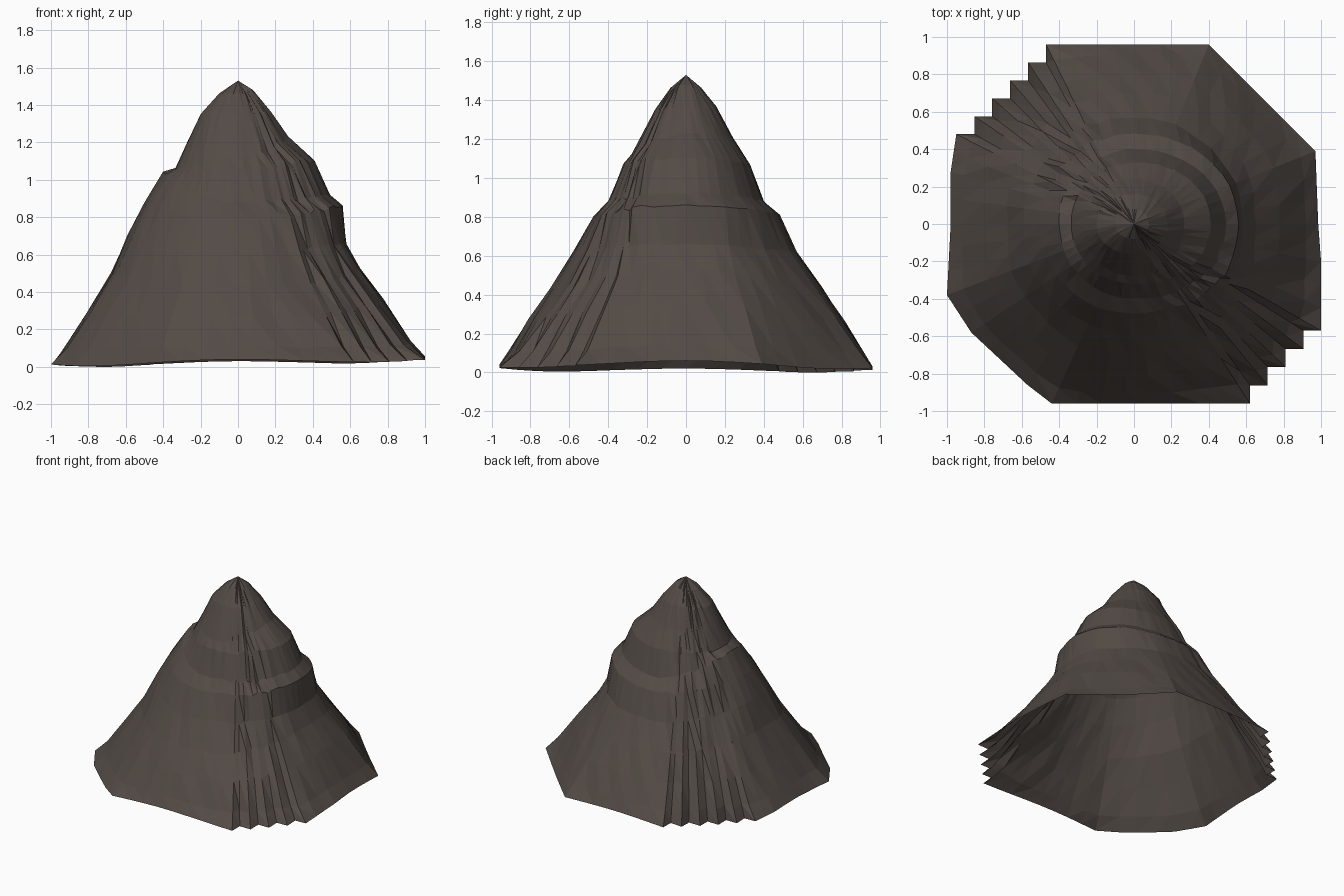
import bpy, bmesh, math, random
from mathutils import Vector

if "Cube" in bpy.data.objects:
    bpy.data.objects.remove(bpy.data.objects["Cube"])
random.seed(4)

# Slope profiles (radius, height) from summit to foot, one per compass side
EAST = [(.08, 1.48), (.18, 1.36), (.27, 1.23), (.41, 1.10), (.49, .92),
        (.56, .86), (.58, .66), (.65, .53), (.78, .36), (.92, .14), (.98, .06)]
NORTH = [(.08, 1.46), (.16, 1.36), (.24, 1.21), (.33, 1.07), (.40, .88),
         (.48, .81), (.57, .62), (.70, .44), (.81, .27), (.91, .11), (.96, .03)]
WEST = [(.10, 1.46), (.20, 1.35), (.27, 1.20), (.335, 1.06), (.40, 1.04),
        (.50, .87), (.59, .70), (.68, .50), (.81, .29), (.92, .11), (.98, .02)]
SOUTH = [(.08, 1.46), (.16, 1.35), (.28, 1.12), (.32, 1.07), (.40, .88),
         (.48, .80), (.58, .62), (.70, .43), (.81, .27), (.91, .11), (.96, .04)]
RINGS = len(EAST)


def stairs(x, y, dx, dy, n):
    """Stepped outline: alternate a vertical and a horizontal move."""
    pts = [(x, y)]
    for _ in range(n):
        y += dy
        pts.append((x, y))
        x += dx
        pts.append((x, y))
    return pts


# Foot outline, counter-clockwise: two stepped corners, two cut corners
corners = [(.985, 0), (.97, .39), (.40, .96)]
corners += stairs(-.47, .96, -.096, -.096, 5)
corners += [(-.98, .28), (-.98, 0), (-1, -.38), (-.87, -.58), (-.57, -.86), (-.44, -.96)]
corners += stairs(.62, -.96, .095, .0975, 4)
corners += [(1, -.2)]

outline = []
for a, b in zip(corners, corners[1:] + corners[:1]):
    a, b = Vector(a), Vector(b)
    n = max(1, round((b - a).length / .13))
    outline += [a.lerp(b, i / n) for i in range(n)]


def profile(k, c, s):
    """Blend the two neighbouring side profiles for a direction."""
    px = EAST[k] if c > 0 else WEST[k]
    py = NORTH[k] if s > 0 else SOUTH[k]
    return [px[i] * c * c + py[i] * s * s for i in (0, 1)]


# Open mountain shell: summit, rings down the slope, foot edge
bm = bmesh.new()
summit = bm.verts.new((0, 0, 1.53))
rings = []
for k in range(RINGS):
    ring = []
    t = ((k + 1) / RINGS) ** 4
    for p in outline:
        R = p.length
        c, s = p.x / R, p.y / R
        r, z = profile(k, c, s)
        foot = profile(RINGS - 1, c, s)[0]
        r *= 1 + (R / foot - 1) * t
        z -= .025 * (2 * c * s) ** 2 * t      # foot dips at the corners
        if k < RINGS - 1:
            # rougher gullies on the two stepped diagonals
            rough = max(0, -2 * c * s) ** 2
            rough *= math.sin(math.pi * (k + 1) / RINGS)
            r *= 1 + random.uniform(-1, 1) * (.008 + .022 * rough)
            z += random.uniform(-1, 1) * (.004 + .014 * rough)
        ring.append(bm.verts.new((r * c, r * s, z)))
    rings.append(ring)

N = len(outline)
for i in range(N):
    j = (i + 1) % N
    bm.faces.new((summit, rings[0][i], rings[0][j]))
    for a, b in zip(rings, rings[1:]):
        bm.faces.new((a[i], b[i], b[j]))
        bm.faces.new((a[i], b[j], a[j]))

low = min(v.co.z for v in bm.verts)
for v in bm.verts:
    v.co.z -= low

mesh = bpy.data.meshes.new("mountain")
bm.to_mesh(mesh)
bm.free()
rock = bpy.data.materials.new("dark brown rock")
rock.diffuse_color = (.085, .069, .06, 1)
rock.use_nodes = True
rock.node_tree.nodes["Principled BSDF"].inputs["Base Color"].default_value = rock.diffuse_color
mesh.materials.append(rock)
bpy.context.collection.objects.link(bpy.data.objects.new("mountain", mesh))
